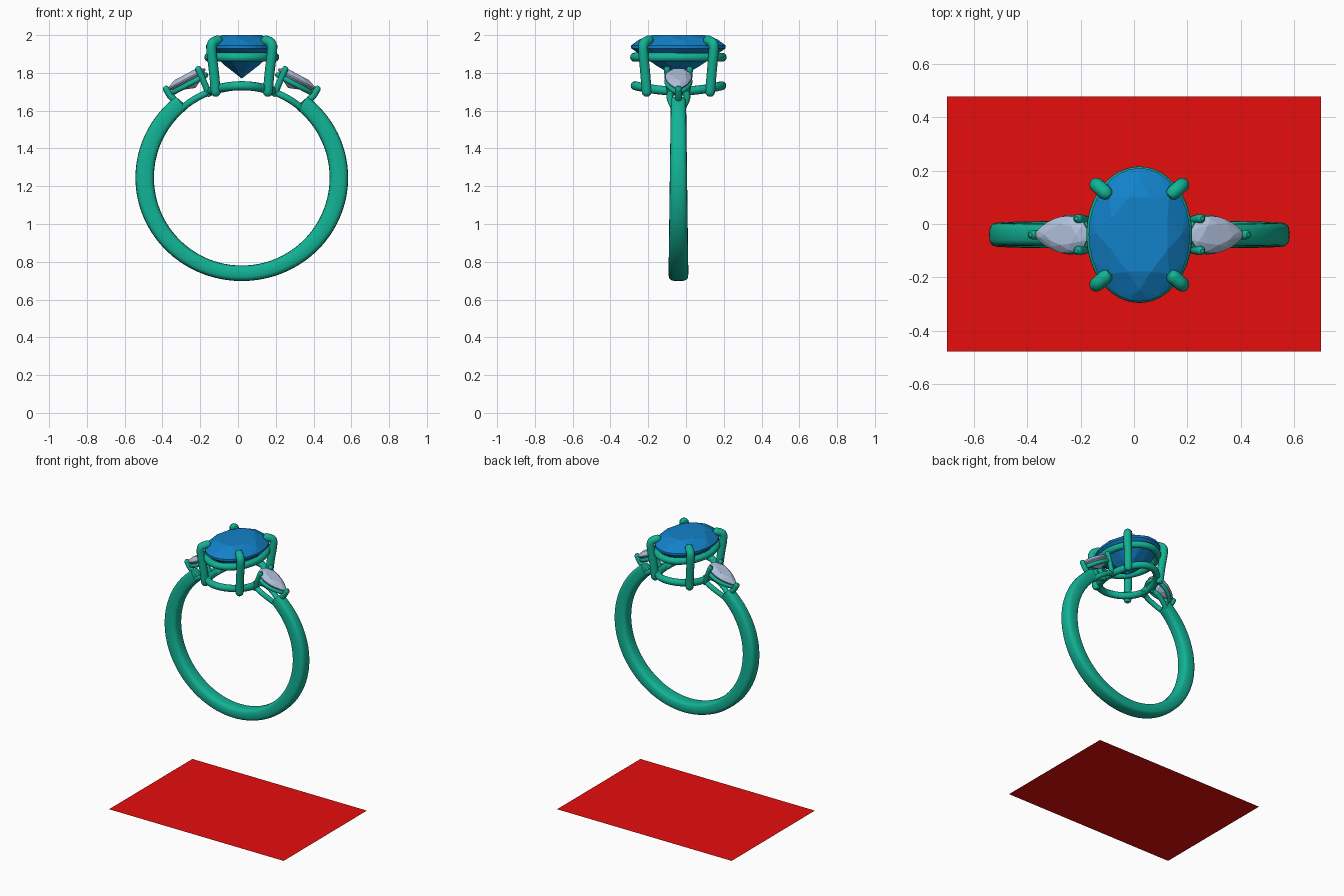
import bpy, bmesh
from math import sin, cos, pi, sqrt, radians, copysign
from mathutils import Vector

if "Cube" in bpy.data.objects:
    bpy.data.objects.remove(bpy.data.objects["Cube"])

CX, CY, FZ, FR = 0.02, -0.04, 1.245, 0.465   # ring axis and finger radius
TILT = radians(28)


def material(name, rgb):
    m = bpy.data.materials.new(name)
    m.diffuse_color = (*rgb, 1)
    m.use_nodes = True
    m.node_tree.nodes["Principled BSDF"].inputs["Base Color"].default_value = m.diffuse_color
    return m


METAL = material("teal_metal", (0.006, 0.45, 0.30))
BLUE = material("blue_gem", (0.006, 0.22, 0.58))
PALE = material("pale_gem", (0.44, 0.53, 0.72))
RED = material("red_base", (0.8, 0.004, 0.004))


def add_mesh(name, bm, mat, smooth=True):
    bmesh.ops.recalc_face_normals(bm, faces=bm.faces)
    me = bpy.data.meshes.new(name)
    bm.to_mesh(me)
    bm.free()
    ob = bpy.data.objects.new(name, me)
    bpy.context.collection.objects.link(ob)
    me.materials.append(mat)
    if smooth:
        bpy.context.view_layer.objects.active = ob
        ob.select_set(True)
        bpy.ops.object.shade_smooth_by_angle(angle=radians(40))
        ob.select_set(False)
    return ob


def tube(name, pts, r, closed=False):
    """Round wire along points; open wires get domed ends."""
    bm, n, seg = bmesh.new(), len(pts), 12
    pts = [Vector(p) for p in pts]
    path = []
    for i, p in enumerate(pts):
        a = pts[i - 1] if closed or i else p
        b = pts[(i + 1) % n] if closed or i < n - 1 else p
        path.append((p, (b - a).normalized(), r))
    if not closed:
        (p0, d0, _), (p1, d1, _) = path[0], path[-1]
        dome = [(0.5, 0.866), (0.9, 0.436)]
        path = ([(p0 - d0 * h * r, d0, k * r) for h, k in reversed(dome)] + path
                + [(p1 + d1 * h * r, d1, k * r) for h, k in dome])
    rings, side = [], path[0][1].orthogonal()
    for p, d, rad in path:
        side = (side - d * side.dot(d)).normalized()
        up = d.cross(side)
        rings.append([bm.verts.new(p + (side * cos(t) + up * sin(t)) * rad)
                      for t in (2 * pi * k / seg for k in range(seg))])
    pairs = list(zip(rings, rings[1:]))
    if closed:
        # match the closing ring to the nearest starting vertex
        k = min(range(seg), key=lambda j: (rings[0][j].co - rings[-1][0].co).length)
        pairs.append((rings[-1], rings[0][k:] + rings[0][:k]))
    else:
        bm.faces.new(rings[0])
        bm.faces.new(rings[-1])
    for a, b in pairs:
        for j in range(seg):
            bm.faces.new((a[j], a[(j + 1) % seg], b[(j + 1) % seg], b[j]))
    return add_mesh(name, bm, METAL)


def bend(points, steps=6):
    """Smooth a control path with Catmull-Rom interpolation."""
    p = [Vector(q) for q in points]
    p = [2 * p[0] - p[1]] + p + [2 * p[-1] - p[-2]]
    out = []
    for a, b, c, d in zip(p, p[1:], p[2:], p[3:]):
        for i in range(steps):
            t = i / steps
            out.append(0.5 * (2 * b + (c - a) * t + (2 * a - 5 * b + 4 * c - d) * t * t
                              + (3 * b - a - 3 * c + d) * t ** 3))
    return out + [p[-2]]


def gem(name, points, mat):
    bm = bmesh.new()
    for p in points:
        bm.verts.new(p)
    bmesh.ops.convex_hull(bm, input=bm.verts)
    bmesh.ops.dissolve_limit(bm, angle_limit=radians(1), verts=bm.verts, edges=bm.edges)
    return add_mesh(name, bm, mat, False)


def saddle(x, r=FR + 0.022):
    return FZ + sqrt(r * r - x * x)


# red base sheet
bm = bmesh.new()
bm.faces.new([bm.verts.new(p) for p in
              ((-0.7, -0.477, 0), (0.7, -0.477, 0), (0.7, 0.477, 0), (-0.7, 0.477, 0))])
add_mesh("base_sheet", bm, RED, False)

# band, open under the head, thicker at the sides and wider at the bottom
bm, rings, N, S = bmesh.new(), [], 96, 20
for i in range(N + 1):
    a = radians(39 + 282 * i / N)
    low = (1 - cos(a)) / 2
    thick = 0.082 + 0.016 * sin(a) ** 2
    width = 0.078 + 0.027 * low
    ring = []
    for k in range(S):
        t = 2 * pi * k / S
        c, s = (copysign(abs(f(t)) ** 0.6, f(t)) for f in (cos, sin))
        r = FR + thick / 2 * (1 + c)
        ring.append(bm.verts.new((CX + r * sin(a), CY + width / 2 * s, FZ + r * cos(a))))
    rings.append(ring)
for a, b in zip(rings, rings[1:]):
    for k in range(S):
        bm.faces.new((a[k], a[(k + 1) % S], b[(k + 1) % S], b[k]))
bm.faces.new(rings[0])
bm.faces.new(rings[-1])
add_mesh("band", bm, METAL)


# oval centre gem: table, crown, girdle, pavilion, culet
def oval(n, k, z, shift=0.0):
    return [(CX + 0.19 * k * cos(2 * pi * (i + shift) / n),
             CY + 0.25 * k * sin(2 * pi * (i + shift) / n), z) for i in range(n)]


gem("centre_gem", oval(8, 0.6, 2.0, 0.5) + oval(8, 0.83, 1.977) + oval(32, 1, 1.945)
    + oval(32, 1, 1.93) + oval(8, 0.5, 1.838, 0.5) + [(CX, CY, 1.77)], BLUE)

# gallery rails under the centre gem; the lower one follows the finger curve
angles = [2 * pi * i / 64 for i in range(64)]
tube("upper_rail", [(CX + 0.175 * cos(t), CY + 0.232 * sin(t), 1.883) for t in angles], 0.024, True)
tube("lower_rail", [(CX + 0.163 * cos(t), CY + 0.229 * sin(t), saddle(0.163 * cos(t)))
                    for t in angles], 0.024, True)

# four hooked claws
for sx in (-1, 1):
    for sy in (-1, 1):
        path = [(0.138, 0.168, 1.70), (0.147, 0.176, 1.80), (0.160, 0.186, 1.91),
                (0.156, 0.183, 1.955), (0.128, 0.158, 1.972)]
        tube("centre_claw", bend([(CX + sx * x, CY + sy * y, z) for x, y, z in path]), 0.027)


# pear side gems with their settings
def pear(t, k=1.0):
    return 0.113 * k * cos(t), 0.07 * k * sin(t) * sin(t / 2) ** 0.6 / 0.84


for s in (-1, 1):
    def place(u, v, w):
        return (CX + s * (0.293 + u * cos(TILT) + w * sin(TILT)), CY + v,
                1.768 - u * sin(TILT) + w * cos(TILT))

    def loop(n, k, w, shift=0.0):
        pts = []
        for i in range(n):
            t = 2 * pi * (i + shift) / n
            u, v = pear(t if t <= pi else 2 * pi - t, k)
            pts.append(place(u - 0.02 * (1 - k), v if t <= pi else -v, w))
        return pts

    gem("side_gem", loop(8, 0.58, 0.024) + loop(8, 0.83, 0.015, 0.5) + loop(24, 1, 0.002)
        + loop(24, 1, -0.005) + loop(8, 0.5, -0.042, 0.5) + [place(-0.02, 0, -0.065)], PALE)
    tube("side_upper_rail", loop(40, 0.86, -0.03), 0.014, True)

    # lower pear rail joins the band end to the lower oval rail
    low = []
    for i in range(40):
        t = 2 * pi * i / 40
        u, v = pear(t if t <= pi else 2 * pi - t)
        x = 0.245 + 0.85 * u
        low.append((CX + s * x, CY + 0.65 * (v if t <= pi else -v), saddle(x, FR + 0.02)))
    tube("side_lower_rail", low, 0.018, True)

    # tip claw and two shoulder claws
    tube("tip_claw", bend([(CX + s * 0.325, CY, 1.63), (CX + s * 0.375, CY, 1.675),
                           (CX + s * 0.400, CY, 1.715)]), 0.018)
    for sy in (-1, 1):
        tube("shoulder_claw", bend([(CX + s * 0.175, CY + sy * 0.042, 1.69),
                                    (CX + s * 0.208, CY + sy * 0.056, 1.77),
                                    (CX + s * 0.230, CY + sy * 0.060, 1.82)]), 0.017)
